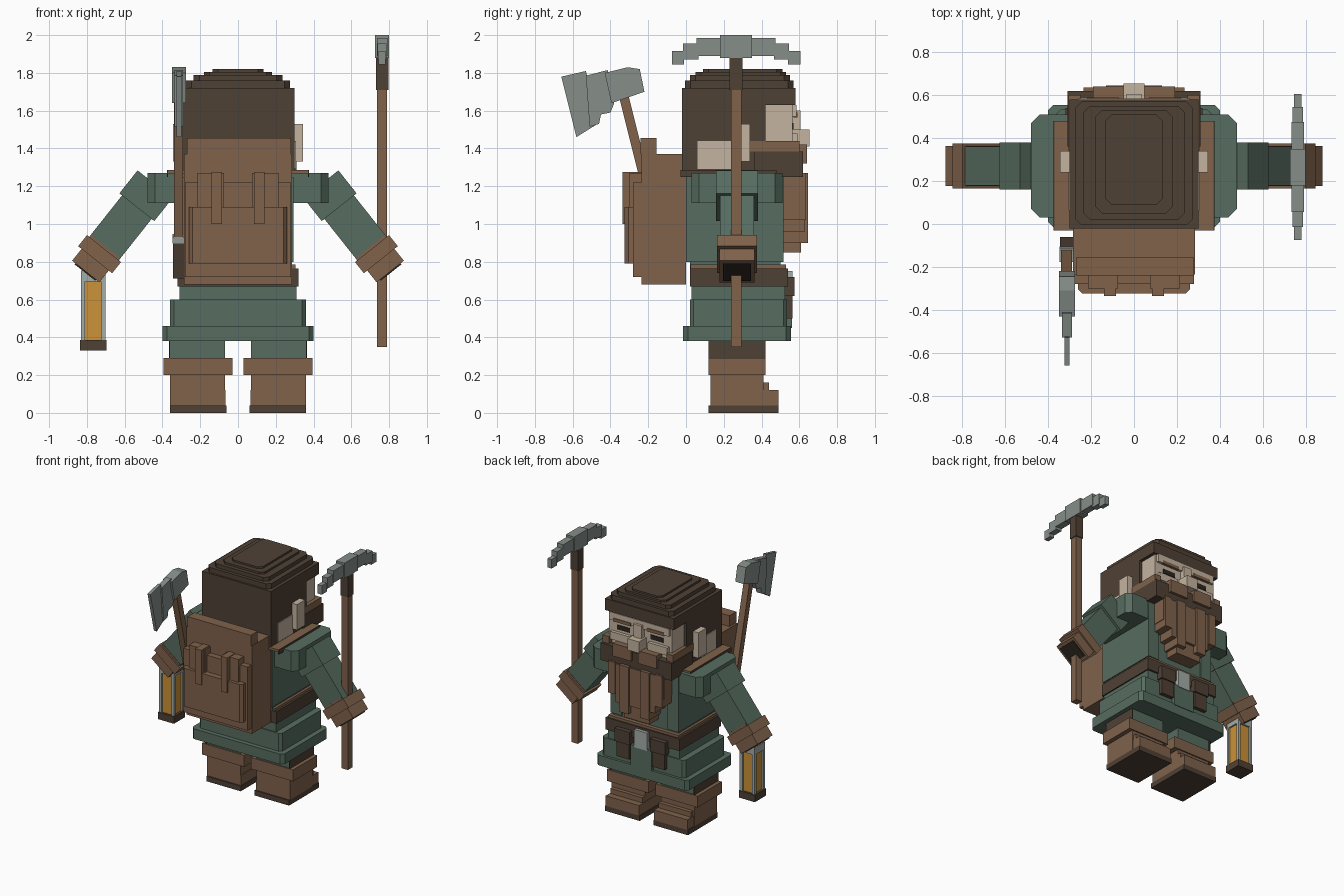
import bpy, bmesh, math
from mathutils import Matrix, Vector

if "Cube" in bpy.data.objects:
    bpy.data.objects.remove(bpy.data.objects["Cube"])


def material(name, rgb):
    m = bpy.data.materials.new(name)
    lin = [(c / 255 / 12.92) if c < 10 else ((c / 255 + 0.055) / 1.055) ** 2.4 for c in rgb]
    m.diffuse_color = (*lin, 1)
    m.use_nodes = True
    m.node_tree.nodes["Principled BSDF"].inputs["Base Color"].default_value = m.diffuse_color
    return m


GREEN = material("cloth green", (87, 109, 96))
BROWN = material("leather brown", (128, 98, 75))
DARK = material("dark brown", (79, 65, 53))
SKIN = material("skin", (197, 180, 160))
STEEL = material("steel grey", (134, 142, 137))
LIGHT = material("light grey", (163, 174, 168))
AMBER = material("amber glass", (204, 146, 56))
BLACK = material("near black", (45, 38, 32))


def finish(name, bm, mat):
    bmesh.ops.recalc_face_normals(bm, faces=bm.faces)
    me = bpy.data.meshes.new(name)
    bm.to_mesh(me)
    bm.free()
    me.materials.append(mat)
    ob = bpy.data.objects.new(name, me)
    bpy.context.collection.objects.link(ob)
    return ob


def box(name, mat, x, y, z, chamfer=0, matrix=None):
    """Box from (min, max) ranges, optionally with chamfered upright edges."""
    bm = bmesh.new()
    size = Vector((x[1] - x[0], y[1] - y[0], z[1] - z[0]))
    mid = Vector((x[0] + x[1], y[0] + y[1], z[0] + z[1])) / 2
    bmesh.ops.create_cube(bm, size=1, matrix=Matrix.Translation(mid) @ Matrix.Diagonal((*size, 1)))
    if chamfer:
        up = [e for e in bm.edges if abs(e.verts[0].co.z - e.verts[1].co.z) > 1e-4]
        bmesh.ops.bevel(bm, geom=up, offset=chamfer, segments=1, affect='EDGES')
    if matrix:
        bm.transform(matrix)
    return finish(name, bm, mat)


def pair(name, mat, x, y, z, chamfer=0):
    box("left_" + name, mat, x, y, z, chamfer)
    box("right_" + name, mat, (-x[1], -x[0]), y, z, chamfer)


def prism(name, mat, pts, x0, x1):
    """Extrude a (y, z) outline along x."""
    bm = bmesh.new()
    f = bm.faces.new([bm.verts.new((x0, y, z)) for y, z in pts])
    r = bmesh.ops.extrude_face_region(bm, geom=[f])
    bmesh.ops.translate(bm, vec=(x1 - x0, 0, 0),
                        verts=[v for v in r["geom"] if isinstance(v, bmesh.types.BMVert)])
    return finish(name, bm, mat)


# Boots and trousers
pair("sole", DARK, (.06, .36), (.12, .49), (0, .04))
pair("boot_toe", BROWN, (.065, .355), (.13, .49), (.04, .12))
pair("boot_instep", BROWN, (.07, .35), (.13, .44), (.12, .16))
pair("boot_shaft", BROWN, (.07, .36), (.13, .41), (.04, .2))
pair("boot_cuff", BROWN, (.03, .395), (.12, .42), (.2, .29))
pair("trouser_leg", GREEN, (.07, .36), (.13, .41), (.29, .42))
pair("trouser_side", DARK, (.36, .366), (.12, .42), (.29, .38))

# Tunic skirt
box("skirt_hem", GREEN, (-.40, .40), (-.015, .555), (.38, .46), .025)
box("skirt", GREEN, (-.36, .36), (.02, .535), (.46, .60), .02)
box("skirt_top", GREEN, (-.31, .31), (.03, .525), (.60, .70))
box("skirt_flap", GREEN, (-.09, .09), (.50, .56), (.45, .62))

# Belt, buckle, pouches
box("belt", DARK, (-.32, .32), (.02, .54), (.67, .765))
box("belt_trim", BROWN, (-.305, .305), (.025, .53), (.765, .785))
box("buckle", LIGHT, (-.055, .055), (.53, .565), (.61, .75))
pair("belt_pouch", DARK, (.10, .21), (.50, .565), (.50, .66))
pair("pouch_flap", DARK, (.09, .22), (.50, .575), (.62, .72))

# Torso and shoulders
box("torso", GREEN, (-.285, .285), (.02, .50), (.70, 1.26))
box("shoulders", GREEN, (-.48, .48), (.03, .51), (1.11, 1.27), .04)
pair("strap", GREEN, (.20, .295), (0, .515), (.80, 1.25))
box("collar", BROWN, (-.37, .37), (-.03, .48), (1.265, 1.285))
pair("collar_edge", DARK, (.37, .376), (-.03, .48), (1.248, 1.285))

# Arms: local z runs down the sleeve
for s, side in ((1, "left"), (-1, "right")):
    a = math.atan2(.315, .25)
    axis = Vector((s * math.cos(a), 0, -math.sin(a)))
    across = Vector((s * math.sin(a), 0, math.cos(a)))
    m = Matrix((across, (0, 1, 0), axis)).transposed().to_4x4()
    m.translation = (s * .495, .27, 1.14)
    for part, mat, w, d, z in (("upper_sleeve", GREEN, .118, .11, (-.09, .065)),
                               ("forearm", GREEN, .10, .09, (.06, .36)),
                               ("cuff", BROWN, .092, .093, (.33, .50)),
                               ("cuff_band", BROWN, .115, .105, (.345, .42)),
                               ("hand", BLACK, .07, .075, (.49, .507))):
        box(f"{side}_{part}", mat, (-w, w), (-d, d), z, matrix=m)

# Head and hair
box("head", SKIN, (-.275, .275), (.05, .565), (1.28, 1.66))
box("hair_back", DARK, (-.30, .30), (-.02, .42), (1.28, 1.72))
box("hair_fringe", DARK, (-.30, .30), (.38, .58), (1.63, 1.72))
for i, (w, y0, y1, z0, z1) in enumerate(((.275, -.005, .57, 1.72, 1.76), (.235, .02, .55, 1.76, 1.79),
                                         (.18, .05, .53, 1.79, 1.806), (.135, .09, .51, 1.806, 1.82))):
    box(f"hair_tier_{i + 1}", DARK, (-w, w), (y0, y1), (z0, z1), .03)
pair("neck_patch", SKIN, (.30, .306), (.06, .25), (1.29, 1.44))
pair("ear", SKIN, (.29, .345), (.24, .34), (1.33, 1.53))

# Face
box("brow_ridge", SKIN, (-.26, .26), (.55, .585), (1.57, 1.63))
pair("eyebrow", BROWN, (.07, .22), (.57, .59), (1.565, 1.59))
pair("eye", BLACK, (.09, .2), (.56, .57), (1.50, 1.535))
pair("cheek", SKIN, (.08, .25), (.55, .59), (1.42, 1.48))
box("nose_bridge", SKIN, (-.035, .035), (.55, .605), (1.48, 1.6))
box("nose", SKIN, (-.05, .05), (.55, .655), (1.41, 1.50))

# Beard
box("beard_band", DARK, (-.31, .31), (.36, .62), (1.25, 1.385))
pair("sideburn", BROWN, (.25, .305), (.34, .60), (1.385, 1.44))
pair("moustache", BROWN, (.03, .19), (.57, .64), (1.32, 1.42))
box("beard_upper", BROWN, (-.24, .24), (.49, .615), (1.08, 1.26))
box("beard_middle", BROWN, (-.17, .17), (.49, .63), (.96, 1.26))
box("beard_tip", BROWN, (-.11, .11), (.50, .61), (.85, 1.0))
pair("beard_lock", BROWN, (.05, .13), (.5, .645), (.90, 1.27))
pair("beard_side_lock", BROWN, (.175, .235), (.5, .635), (1.02, 1.27))

# Backpack
box("pack_body", BROWN, (-.285, .285), (-.235, 0), (.68, 1.37))
box("pack_roll", BROWN, (-.27, .28), (-.24, -.155), (1.37, 1.455))
box("pack_lid", BROWN, (-.28, .28), (-.28, -.2), (.72, 1.22))
box("pack_pocket", BROWN, (-.26, .26), (-.325, -.22), (.79, 1.09), .02)
pair("pack_strap", BROWN, (.075, .215), (-.30, -.22), (1.08, 1.27))
pair("pack_tab", BROWN, (.085, .14), (-.335, -.22), (1.0, 1.275))

# Axe: local z runs up the tilted handle
tilt = Matrix.Translation((-.315, -.09, .72)) @ Matrix.Rotation(math.atan2(.24, .96), 4, 'X')
box("axe_handle", BROWN, (-.025, .025), (-.025, .025), (.16, 1.0), matrix=tilt)
box("axe_grip", DARK, (-.03, .03), (-.03, .03), (0, .19), matrix=tilt)
box("axe_ring", LIGHT, (-.033, .033), (-.033, .033), (.19, .225), matrix=tilt)
prism("axe_socket", STEEL, ((-.43, 1.80), (-.31, 1.83), (-.245, 1.82), (-.22, 1.70),
                            (-.395, 1.64)), -.35, -.275)
prism("axe_blade", STEEL, ((-.53, 1.785), (-.415, 1.815), (-.38, 1.64), (-.40, 1.59),
                           (-.45, 1.58), (-.46, 1.53), (-.51, 1.515)), -.335, -.29)
prism("axe_edge", STEEL, ((-.66, 1.78), (-.53, 1.81), (-.46, 1.535), (-.58, 1.46)), -.325, -.30)

# Pickaxe: head steps mirrored about the handle
PX, PY = .763, .265
box("pick_handle", BROWN, (PX - .027, PX + .027), (PY - .028, PY + .028), (.35, 1.75))
box("pick_socket", DARK, (PX - .033, PX + .033), (PY - .034, PY + .034), (1.71, 1.88))
box("pick_head", STEEL, (PX - .037, PX + .037), (PY - .085, PY + .085), (1.88, 2.0))
for i, (a, b, z0, z1, w) in enumerate(((.08, .21, 1.89, 1.985, .028), (.20, .28, 1.87, 1.955, .024),
                                       (.275, .34, 1.845, 1.915, .018))):
    for s in (1, -1):
        ys = sorted((PY + s * a, PY + s * b))
        box(f"pick_arm_{i + 1}_{'back' if s > 0 else 'front'}", STEEL, (PX - w, PX + w), ys, (z0, z1))

# Lantern
LX, LY = -.767, .27
box("lantern_base", DARK, (LX - .07, LX + .07), (LY - .07, LY + .07), (.33, .385))
box("lantern_glass", AMBER, (LX - .052, LX + .052), (LY - .052, LY + .052), (.38, .70))
box("lantern_cap", LIGHT, (LX - .065, LX + .065), (LY - .065, LY + .065), (.695, .755))
for i in (-1, 1):
    for j in (-1, 1):
        cx, cy = LX + i * .054, LY + j * .054
        box(f"lantern_post_{'r' if i > 0 else 'l'}{'b' if j > 0 else 'f'}", LIGHT,
            (cx - .011, cx + .011), (cy - .011, cy + .011), (.38, .70))
